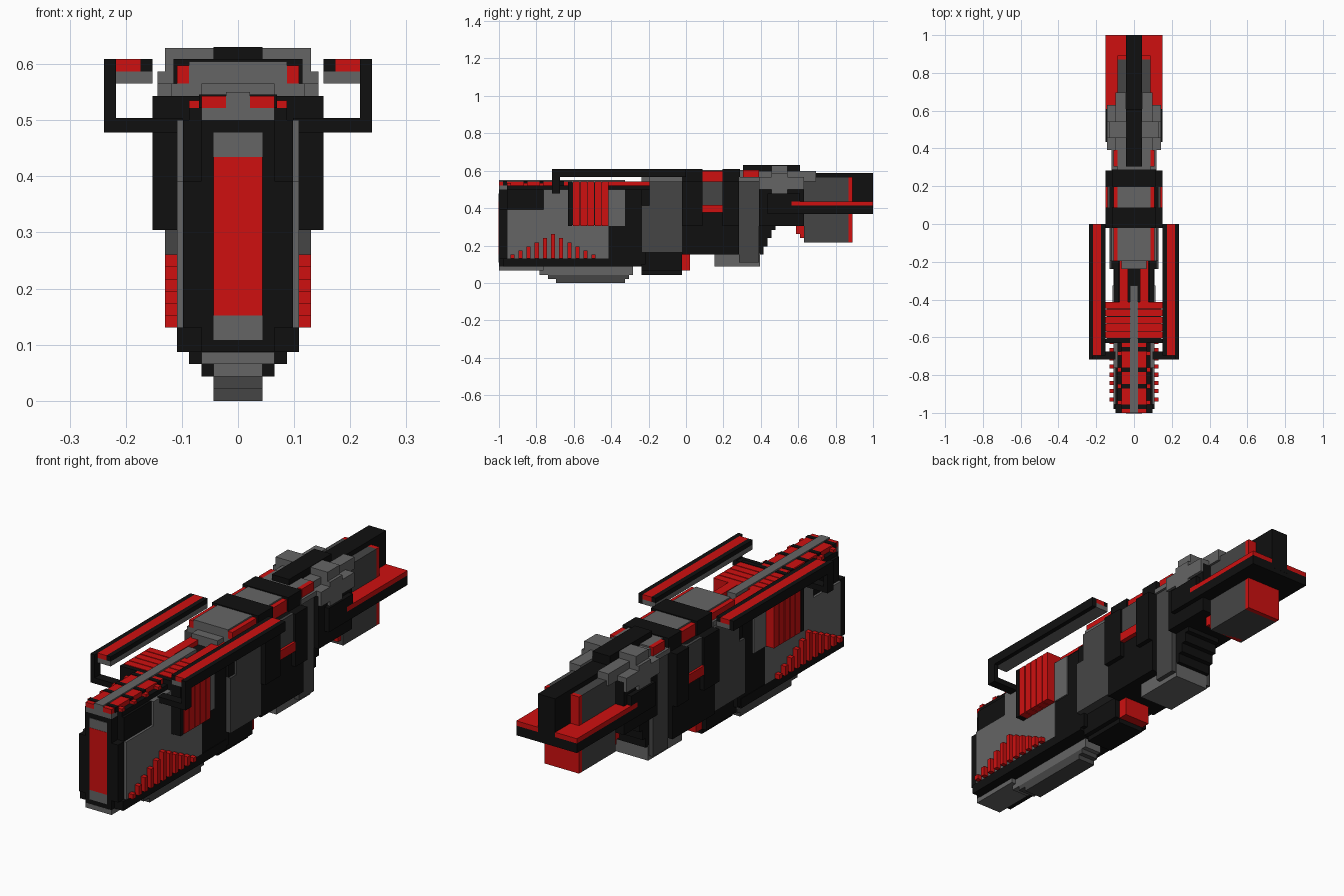
import bpy
import bmesh
from mathutils import Matrix, Vector

UNIT = 2 / 92  # block size: every part is laid out in whole blocks

cube = bpy.data.objects.get("Cube")
if cube:
    bpy.data.objects.remove(cube, do_unlink=True)


def paint(name, r, g, b):
    mat = bpy.data.materials.new(name)
    mat.use_nodes = True
    mat.diffuse_color = (r, g, b, 1)
    bsdf = mat.node_tree.nodes["Principled BSDF"]
    bsdf.inputs["Base Color"].default_value = (r, g, b, 1)
    bsdf.inputs["Roughness"].default_value = 0.8
    return mat


black = paint("black", .005, .005, .005)
dark = paint("dark grey", .06, .06, .06)
light = paint("light grey", .13, .13, .13)
red = paint("red", .62, .005, .005)


def add_box(bm, low, high):
    low, high = Vector(low) * UNIT, Vector(high) * UNIT
    matrix = Matrix.Translation((low + high) / 2) @ Matrix.Diagonal((*(high - low), 1))
    bmesh.ops.create_cube(bm, size=1, matrix=matrix)


def part(name, mat, x, *blocks):
    """x is a half width, or an (inner, outer) pair for mirrored sides.
    Each block is (y start, y end, z start, z end)."""
    bm = bmesh.new()
    for y0, y1, z0, z1 in blocks:
        if isinstance(x, tuple):
            add_box(bm, (x[0], y0, z0), (x[1], y1, z1))
            add_box(bm, (-x[1], y0, z0), (-x[0], y1, z1))
        else:
            add_box(bm, (-x, y0, z0), (x, y1, z1))
    mesh = bpy.data.meshes.new(name)
    bm.to_mesh(mesh)
    bm.free()
    mesh.materials.append(mat)
    obj = bpy.data.objects.new(name, mesh)
    bpy.context.collection.objects.link(obj)


# Nose: black core, framed front panel and grey lip
part("nose_lower_core", black, 4, (-45, -11, 4, 18))
part("nose_front_frame", black, 3, (-46, -20, 4.02, 23))
part("nose_front_panel", red, 2, (-46.15, -45.8, 7, 20))
part("nose_panel_caps", light, 2, (-46.1, -45.8, 5, 7), (-46.1, -45.8, 20, 22))
part("nose_lip", light, 3, (-46, -35, 3, 4))
part("nose_side_panels", light, (3.5, 5), (-44, -19, 6, 18), (-35, -28, 18, 23))
part("nose_side_strakes", black, (3, 4.5), (-46, -44, 6, 18), (-44, -35, 18, 23))
part("lower_side_rails", black, (3, 5), (-45, -11, 4, 6))

# Graduated rows of fins along the nose
fins = []
for i in range(11):
    y = -43.2 + 2 * i
    fins.append((y, y + 1, 6, 12 - abs(i - 5)))
part("side_fins", red, (4.8, 6), *fins)

# Stepped keel
part("keel", dark, 2, (-32, -15, 0, 1), (-34, -14, 1, 2))
part("keel_top", light, 2, (-36, -13, 2, 4))
part("belly_block", black, 3, (-11, -1, 2, 7))
part("belly_block_sides", black, (3, 4), (-11, -1, 3, 8))
part("belly_light", red, 3, (-1, 1, 3, 7.5))

# Top deck of the nose with red strips, centre spine and crossbars
part("deck_base", light, 3, (-46, -20, 23, 24))
part("deck_rails", black, (3, 4), (-44, -20, 22.5, 24))
part("deck_strips", red, (1, 3), (-46, -29, 24, 25))
part("deck_edge_teeth", red, (3, 4), *[(y, y + 1, 24, 24.6) for y in range(-44, -29, 4)])
part("deck_crossbars", black, (1, 3.2), *[(y, y + 1, 24, 25.1) for y in (-45, -40, -36, -31)])
part("deck_spine", light, 1, (-46, -15, 24, 25.3))

# Slatted side intakes
part("intake_core", black, 6.7, (-29, -19.2, 14.2, 24.7))
part("intake_front", black, 7, (-29, -28, 14, 25))
part("intake_slats", red, 7, *[(y, y + 1.6, 14, 25) for y in (-27.8, -26, -24.2, -22.4, -20.6)])

# Recessed neck behind the intakes
part("neck_core", black, 4.9, (-19, -10, 4.5, 23))
part("neck_side_panels", light, (4, 5.2), (-19, -15, 14, 23))
part("neck_deck", black, 3.9, (-19, -9, 23, 24))
part("neck_strips", red, (1.5, 3.5), (-19, -9, 24, 25))

# Middle hull with large side panels
part("mid_hull_panels", dark, 6, (-11, -1, 7.5, 19), (-9, -1, 19, 25))
part("mid_hull_shoulder", black, 5.5, (-11, -9, 19, 23))
part("mid_hull", black, 6, (-1, 13, 7, 25))
part("mid_bands", black, 7, (-1, 4, 14, 25), (9, 13, 14, 25))
part("mid_window_surround", dark, 6.5, (4, 9, 19, 25))
part("mid_window_light", red, 7, (4, 9, 17.3, 19.2))
part("back_hump", light, 4, (-9, 18, 25, 27.8))
part("back_hump_front", light, 3, (-11, -9, 23, 26))
part("back_strips", red, (4, 5), (-9, -1, 26, 27.5), (4, 9, 25, 27.5), (14, 18, 26, 27.8))
part("back_strip_bases", light, (4, 5.5), (-9, -1, 25, 26), (13, 18, 25, 26))
part("back_straps", black, 5.3, (-1, 4, 25, 28), (9, 13.3, 25, 28))

# Tall bulkhead and belly pod
part("bulkhead", dark, 5, (13, 18, 5, 25))
part("belly_pod", light, 4, (7, 18.2, 4, 7.2))
part("belly_steps", black, 4, *[(18, 19 + i, 7 + 2 * i, 9 + 2 * i) for i in range(4)])

# Rear shoulders
part("rear_hull", black, 6, (18, 29, 14, 25))
part("rear_shoulders", light, (2, 6.6), (18, 21, 23, 26), (21, 25, 22, 27), (25, 29, 23, 26))
part("rear_side_guards", black, (6, 7), (20, 28, 17, 22))
part("rear_hump", light, 6, (21, 25, 26, 28.9))
part("rear_hump_flanks", light, (2, 4.5), (16, 32, 25, 27.5))
part("rear_spine", black, 2, (14, 28, 25, 29))

# Engine box with tail plate and stepped underside
part("engine_box", dark, 4, (29, 40, 10, 26))
part("engine_plate", red, 4, (40, 41, 10, 26))
part("engine_steps", red, 3.5, *[(29 - i, 30 - i, 10 + i, 14) for i in range(3)])

# Tail wing and fin
part("tail_wing", black, 7, (26, 46, 17, 19))
part("tail_wing_top", red, 7, (26, 46, 19, 20))
part("tail_fin", black, 2, (27, 46.02, 18, 27))

# Outrigger rails on brackets
part("rail_undersides", light, (7, 10), (-32, 0, 26, 27))
part("rail_inner_edges", black, (7, 8), (-32, 0, 27, 28))
part("rail_outer_edges", black, (10, 11), (-32, 0, 26, 28))
part("rail_tops", red, (8, 10), (-32, 0, 27, 28))
part("bracket_posts", black, (10, 11), (-33, -31, 22, 28))
part("bracket_arms", black, (4.5, 10), (-33, -31, 22, 23.2))
